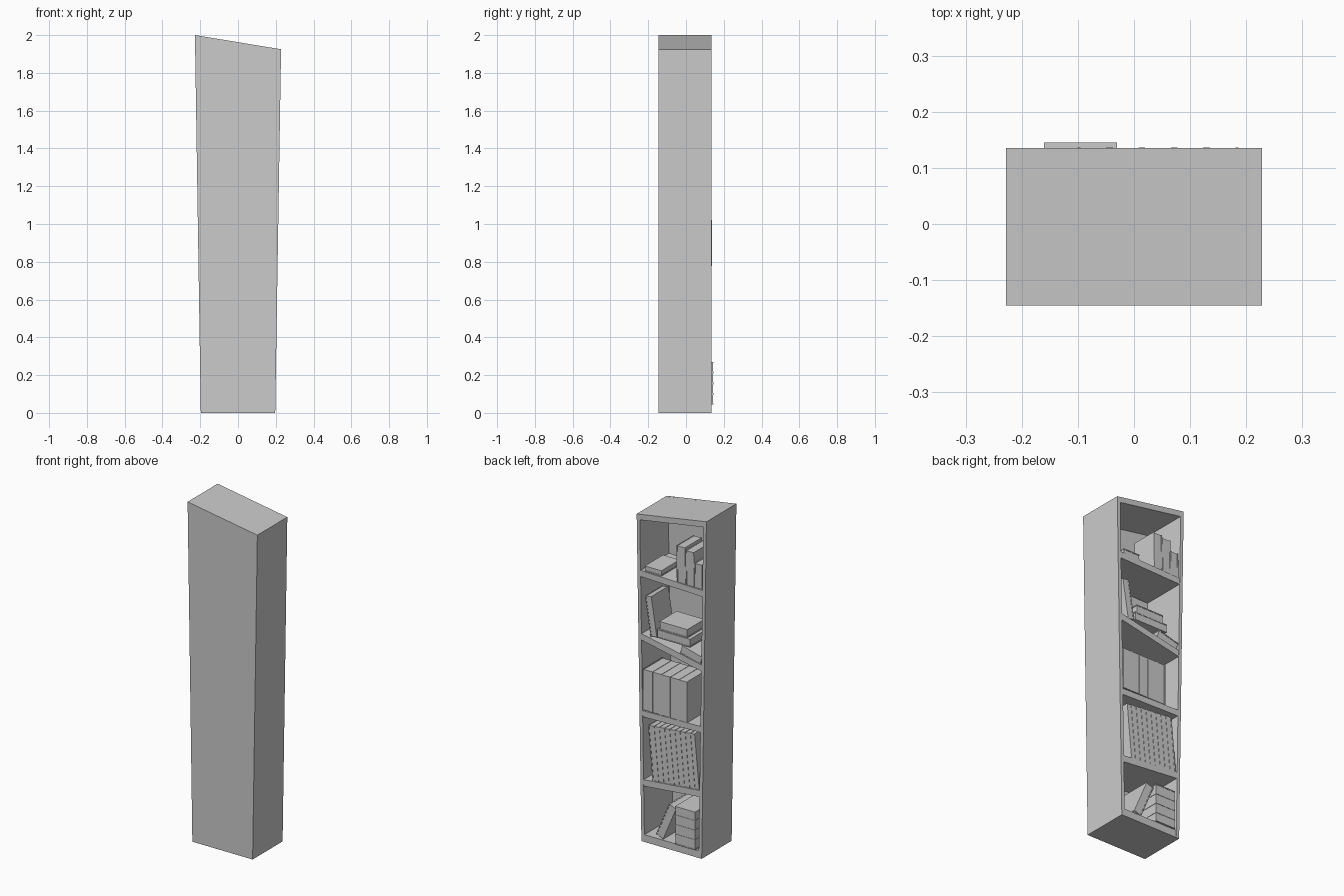
import bpy, bmesh, math

if "Cube" in bpy.data.objects:
    bpy.data.objects.remove(bpy.data.objects["Cube"])

Y0, Y1 = -0.145, 0.135      # closed face and open face of the case
BOT, TOP = 0.197, 0.228     # half widths at floor and top
WALL = 0.02


def add_prism(bm, pts, y0, y1):
    """Extrude an x-z outline from y0 to y1."""
    a = [bm.verts.new((x, y0, z)) for x, z in pts]
    b = [bm.verts.new((x, y1, z)) for x, z in pts]
    n = len(pts)
    bm.faces.new(a)
    bm.faces.new(b[::-1])
    for i in range(n):
        j = (i + 1) % n
        bm.faces.new((a[i], b[i], b[j], a[j]))


def finish(name, bm):
    bmesh.ops.recalc_face_normals(bm, faces=bm.faces)
    me = bpy.data.meshes.new(name)
    bm.to_mesh(me)
    bm.free()
    ob = bpy.data.objects.new(name, me)
    bpy.context.collection.objects.link(ob)
    return ob


def panel(name, pts, y0=Y0, y1=Y1):
    bm = bmesh.new()
    add_prism(bm, pts, y0, y1)
    return finish(name, bm)


def half(z):
    """Inner half width of the tapering case at height z."""
    return BOT + (TOP - BOT) * z / 1.96 - WALL


def board(name, zl, zr, thick):
    """Shelf between the walls; zl / zr are top heights at -x / +x."""
    l, r = half(zl), half(zr)
    return panel(name, [(-l, zl - thick), (r, zr - thick), (r, zr), (-l, zl)],
                 Y0 + 0.015, Y1 - 0.001)


def book(name, x, z, thick, height, angle=0, front=0.13, depth=0.18):
    """Two cover boards round a slightly recessed block, tilted about (x, z)."""
    c, s = math.cos(math.radians(angle)), math.sin(math.radians(angle))
    cov, rec = 0.006, 0.002

    def rect(a0, a1, b0, b1):
        return [(x + a * c - b * s, z + a * s + b * c)
                for a, b in ((a0, b0), (a1, b0), (a1, b1), (a0, b1))]

    bm = bmesh.new()
    add_prism(bm, rect(0, cov, 0, height), front - depth, front)
    add_prism(bm, rect(thick - cov, thick, 0, height), front - depth, front)
    add_prism(bm, rect(cov, thick - cov, rec, height - rec),
              front - depth + rec, front - rec)
    return finish(name, bm)


# Case: back, side walls, sloping top and floor
panel("back_panel", [(-BOT, 0), (BOT, 0), (TOP, 1.925), (-TOP, 2.0)], Y0, Y0 + 0.015)
panel("left_wall", [(-BOT, 0), (-BOT + WALL, 0), (-TOP + WALL, 1.997), (-TOP, 2.0)])
panel("right_wall", [(BOT - WALL, 0), (BOT, 0), (TOP, 1.925), (TOP - WALL, 1.928)])
panel("top_board", [(-TOP + WALL, 1.963), (TOP - WALL, 1.895),
                    (TOP - WALL, 1.928), (-TOP + WALL, 1.997)])
panel("floor_board", [(-BOT + WALL, 0), (BOT - WALL, 0),
                      (BOT - WALL, 0.043), (-BOT + WALL, 0.043)])

# Shelves, each with its own tilt
board("shelf_1", 0.400, 0.366, 0.038)
board("shelf_2", 0.780, 0.772, 0.036)
board("shelf_3", 1.145, 1.225, 0.038)
board("shelf_4", 1.586, 1.598, 0.037)

# Bottom bay: flat stack and one book leaning on it
for i in range(4):
    book(f"stacked_book_{i + 1}", -0.03, 0.044 + i * 0.0565, 0.0565, 0.13, 90,
         front=0.145, depth=0.2)
book("leaning_book", 0.06, 0.044, 0.05, 0.22, 23, front=0.13, depth=0.19)

# Second bay: nine thin books square to the tilted shelf
tilt = math.atan2(0.366 - 0.400, half(0.4) + half(0.36))
for i in range(9):
    x = -0.178 + i * 0.034 * math.cos(tilt)
    book(f"thin_book_{i + 1}", x, 0.400 + (x + half(0.4)) * math.tan(tilt),
         0.034, 0.325, math.degrees(tilt), front=0.131)

# Third bay: five matching thick books
for i in range(5):
    book(f"thick_book_{i + 1}", -0.101 + i * 0.0575, 0.777, 0.0575, 0.243,
         front=0.1365)

# Fourth bay: upright book, level pair, and a wedge lying on the slope
book("propped_book", 0.103, 1.224, 0.042, 0.235, -9, front=0.125, depth=0.16)
book("level_book_lower", 0.10, 1.226, 0.048, 0.217, 90, front=0.13, depth=0.17)
book("level_book_upper", 0.086, 1.274, 0.05, 0.182, 90, front=0.125, depth=0.16)
book("sloping_book", -0.05, 1.174, 0.052, 0.138, 105, front=0.13, depth=0.17)

# Top bay: one flat book and three uprights
book("flat_book", 0.178, 1.597, 0.032, 0.108, 90, front=0.13, depth=0.17)
for i, (x, w, h) in enumerate(((-0.197, 0.05, 0.145), (-0.145, 0.055, 0.205),
                               (-0.088, 0.057, 0.218))):
    book(f"upright_book_{i + 1}", x, 1.588, w, h, -1, front=0.13, depth=0.16)
